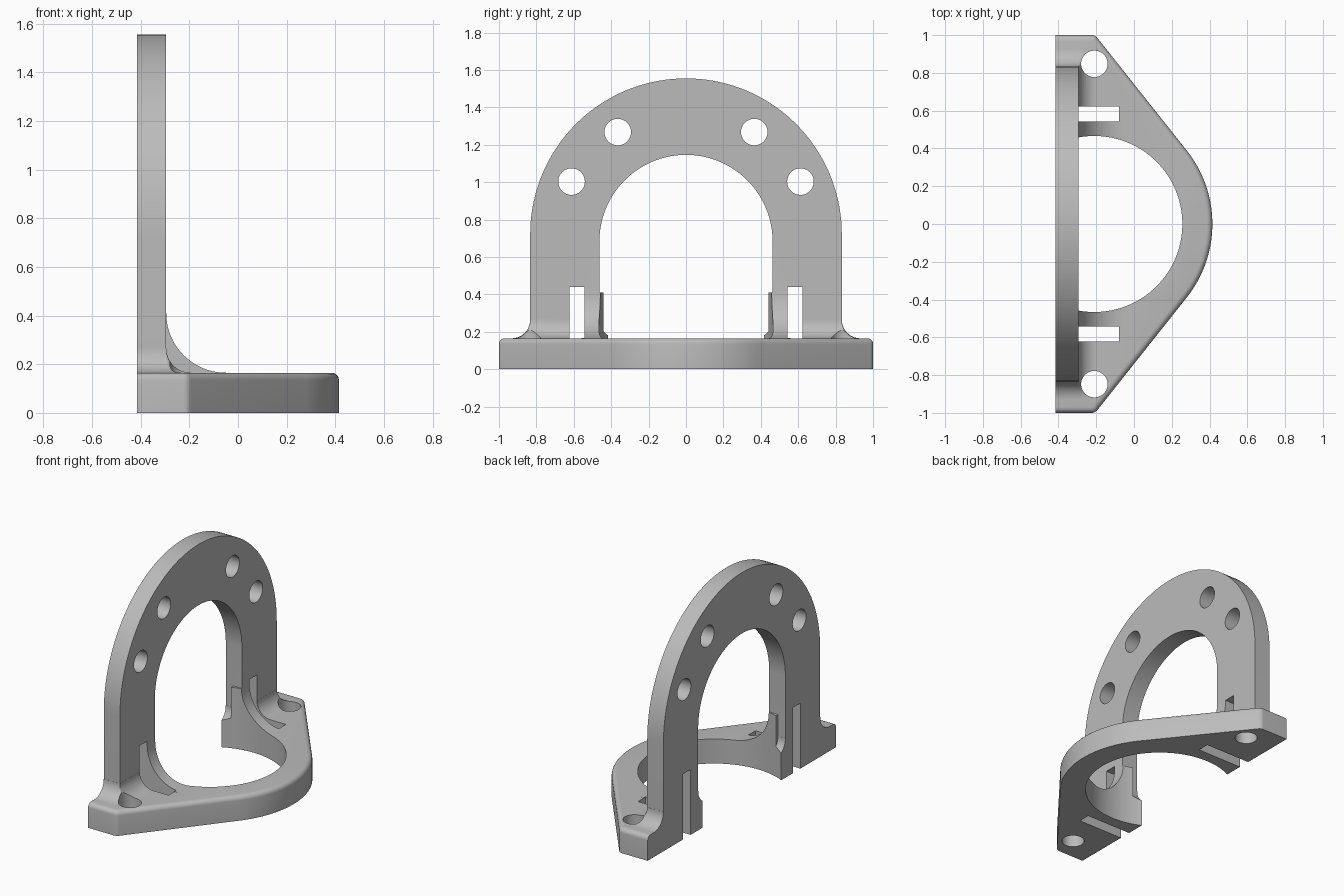
import bpy, bmesh, math
from mathutils import Vector

if "Cube" in bpy.data.objects:
    bpy.data.objects.remove(bpy.data.objects["Cube"], do_unlink=True)

BACK, FRONT, TOP = -0.415, -0.295, 0.165    # wall faces, base top
IN, OUT = 0.463, 0.833                      # leg inner and outer half widths
CX = -0.21                                  # centre of the base ring

grey = bpy.data.materials.new("light grey")
grey.use_nodes = True
grey.diffuse_color = (0.5, 0.5, 0.5, 1)
grey.node_tree.nodes["Principled BSDF"].inputs["Base Color"].default_value = (0.5, 0.5, 0.5, 1)


def finish(name, bm):
    bmesh.ops.recalc_face_normals(bm, faces=bm.faces)
    mesh = bpy.data.meshes.new(name)
    bm.to_mesh(mesh)
    bm.free()
    mesh.materials.append(grey)
    ob = bpy.data.objects.new(name, mesh)
    bpy.context.collection.objects.link(ob)
    return ob


def loft(name, rings):
    """Join closed rings of points into a capped solid."""
    bm = bmesh.new()
    loops = [[bm.verts.new(p) for p in ring] for ring in rings]
    n = len(loops[0])
    for a, b in zip(loops, loops[1:]):
        for i in range(n):
            j = (i + 1) % n
            bm.faces.new((a[i], a[j], b[j], b[i]))
    bm.faces.new(loops[0])
    bm.faces.new(loops[-1])
    return finish(name, bm)


def arc(cx, cy, r, start, end, n):
    steps = [math.radians(start + (end - start) * i / n) for i in range(n + 1)]
    return [(cx + r * math.cos(t), cy + r * math.sin(t)) for t in steps]


def plate_x(name, pts, x0, x1):
    return loft(name, [[(x, y, z) for y, z in pts] for x in (x0, x1)])


def plate_z(name, pts, z0, z1):
    return loft(name, [[(x, y, z) for x, y in pts] for z in (z0, z1)])


def box_pts(a0, a1, b0, b1):
    return [(a0, b0), (a1, b0), (a1, b1), (a0, b1)]


# Base plate with tapered sides, round nose and softened top rim
nose = arc(CX, 0, 0.625, -38.2, 38.2, 40)
corner = arc(-0.225, 0.96, 0.04, 38.2, 90, 6)
outline = ([(BACK, -1)] + [(x, -y) for x, y in reversed(corner)] + nose
           + corner + [(BACK, 1)])
base = plate_z("mounting_bracket", outline, 0, TOP)
bm = bmesh.new()
bm.from_mesh(base.data)
rim = [e for e in bm.edges if all(v.co.z > TOP - 0.001 for v in e.verts)
       and not all(v.co.x < BACK + 0.001 for v in e.verts)]
bmesh.ops.bevel(bm, geom=rim, offset=0.03, segments=5, profile=0.5, affect='EDGES')
bm.to_mesh(base.data)
bm.free()

# Upright arch
arch = ([(OUT, 0.05)] + arc(0, 0.722, OUT, 0, 180, 72) + [(-OUT, 0.05), (-IN, 0.05)]
        + arc(0, 0.683, IN, 180, 0, 72) + [(IN, 0.05)])
adds = [plate_x("arch", arch, BACK, FRONT)]


def foot_ring(s, o, z):
    pts = ([(BACK, IN - o)] + arc(FRONT, IN, o, -90, 0, 8)
           + arc(FRONT, OUT, o, 0, 90, 8) + [(BACK, OUT + o)])
    return [(x, s * y, z) for x, y in pts]


cuts = []
R, G = 0.1, 0.245
for s in (-1, 1):
    # Flared foot around each leg
    rings = [foot_ring(s, R, 0.1)]
    for i in range(11):
        t = math.radians(90 * i / 10)
        rings.append(foot_ring(s, max(R * (1 - math.sin(t)), 0.0008),
                               TOP + R * (1 - math.cos(t))))
    adds.append(loft("foot", rings))
    # Large curved gusset between ring and slot
    curve = arc(FRONT + G, TOP + G, G, 180, 270, 20)
    side = ([(-0.36, TOP + G)] + curve + [(FRONT + G, 0.1), (-0.36, 0.1)])
    adds.append(loft("gusset", [[(x, s * y, z) for x, z in side] for y in (0.38, 0.56)]))
    # Slots and bolt holes
    y0, y1 = sorted((s * 0.543, s * 0.623))
    cuts.append(plate_z("slot_cutter", box_pts(-0.6, -0.08, y0, y1), -0.1, 0.44))
    cuts.append(plate_z("base_hole_cutter", arc(CX, s * 0.848, 0.07, 0, 352.5, 47), -0.1, 0.5))
    for y, z in ((0.612, 1.003), (0.365, 1.268)):
        cuts.append(plate_x("arch_hole_cutter", arc(s * y, z, 0.071, 0, 352.5, 47), -0.6, 0))

# Round opening in the base
cuts.append(plate_z("ring_cutter", arc(CX, 0, 0.466, 0, 357.5, 143), -0.1, 0.43))

# Join and cut
for ob, op in [(a, 'UNION') for a in adds] + [(c, 'DIFFERENCE') for c in cuts]:
    mod = base.modifiers.new(ob.name, 'BOOLEAN')
    mod.operation, mod.object, mod.solver = op, ob, 'EXACT'
bpy.context.view_layer.update()
result = bpy.data.meshes.new_from_object(base.evaluated_get(bpy.context.evaluated_depsgraph_get()))
base.modifiers.clear()
base.data = result
for ob in adds + cuts:
    bpy.data.objects.remove(ob, do_unlink=True)

bpy.ops.object.select_all(action='DESELECT')
base.select_set(True)
bpy.context.view_layer.objects.active = base
bpy.ops.object.shade_smooth_by_angle(angle=math.radians(30))
